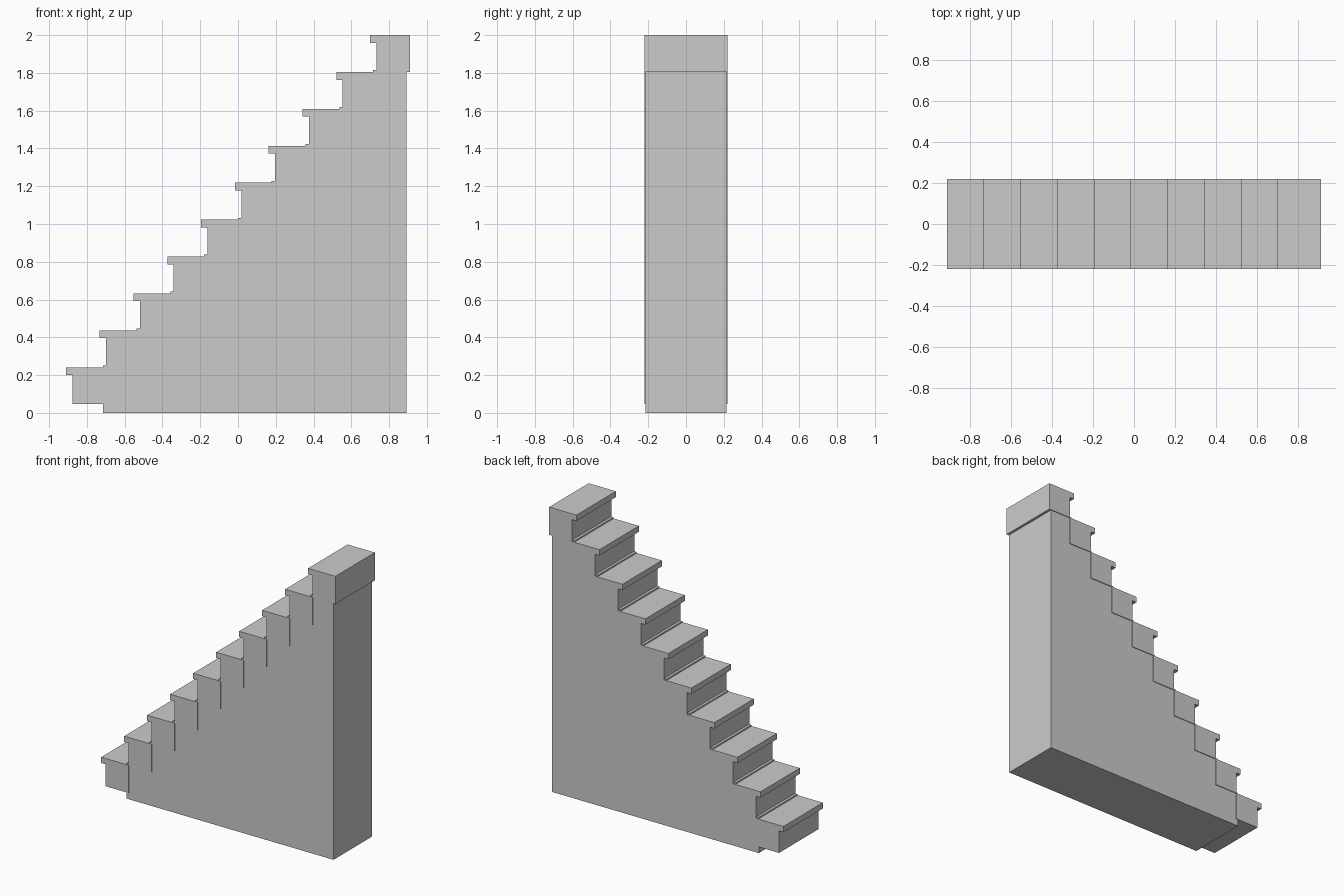
import bpy, bmesh

if "Cube" in bpy.data.objects:
    bpy.data.objects.remove(bpy.data.objects["Cube"])

STEPS = 10
RUN, RISE = 0.1789, 0.1954
TOP0 = 2.0 - RISE * (STEPS - 1)      # height of the first tread


def extrude_profile(name, pts, half_width):
    """Closed x-z profile extruded symmetrically along y."""
    bm = bmesh.new()
    face = bm.faces.new([bm.verts.new((x, -half_width, z)) for x, z in pts])
    ext = bmesh.ops.extrude_face_region(bm, geom=[face])
    moved = [v for v in ext["geom"] if isinstance(v, bmesh.types.BMVert)]
    bmesh.ops.translate(bm, verts=moved, vec=(0, 2 * half_width, 0))
    bmesh.ops.recalc_face_normals(bm, faces=bm.faces[:])
    mesh = bpy.data.meshes.new(name)
    bm.to_mesh(mesh)
    bm.free()
    obj = bpy.data.objects.new(name, mesh)
    bpy.context.collection.objects.link(obj)
    return obj


# Step blocks, each with a tread nosing overhanging its riser
for i in range(STEPS):
    nose = -0.911 + RUN * i
    riser = nose + 0.034
    back = 0.911 - RUN * (STEPS - 1 - i)
    top = TOP0 + RISE * i
    low = top - RISE
    extrude_profile(f"step_{i + 1}", [
        (riser, low), (back, low), (back, top), (nose, top),
        (nose, top - 0.041), (riser, top - 0.041)], 0.219)

# Slightly recessed stepped core filling the space under the steps
core = [(0.893, 0.0)]
left = -0.716
profile = [(left, 0.0)]
for i in range(1, STEPS):
    x = left + RUN * (i - 1)
    z = TOP0 + RISE * (i - 1) + 0.01
    profile += [(x, z), (x + RUN if i < STEPS - 1 else 0.893, z)]
extrude_profile("stair_core", core + profile, 0.214)
